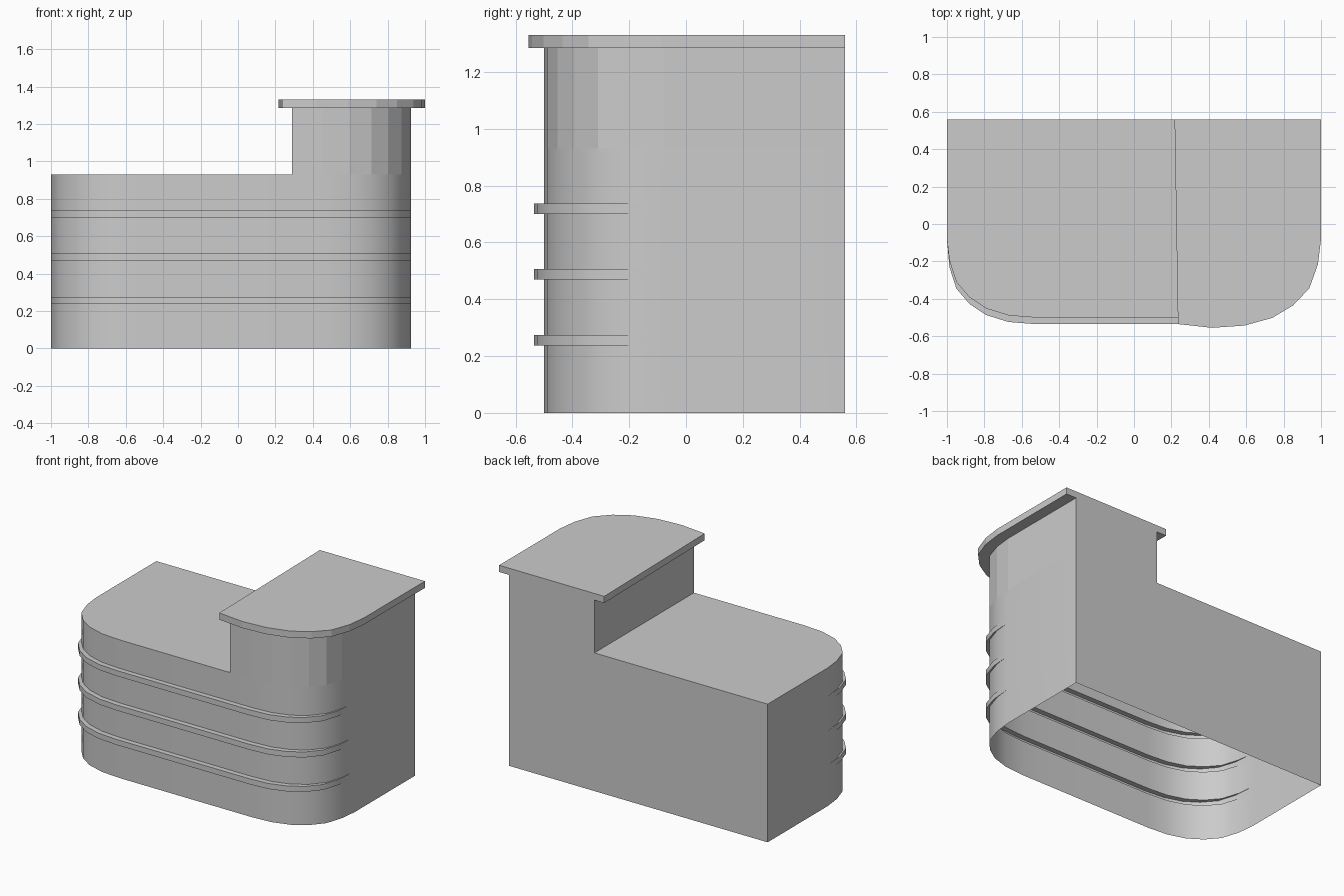
import bpy, bmesh, math

if "Cube" in bpy.data.objects:
    bpy.data.objects.remove(bpy.data.objects["Cube"])

BACK, FRONT = 0.56, -0.50
LEFT, RIGHT, STEP = -1.0, 0.925, 0.29
DESK_Z, TOWER_Z, TOP_Z = 0.93, 1.285, 1.33
# rounded front corner: (distance in from the side, y)
CORNER = [(0, -0.08), (0.013, -0.195), (0.05, -0.31), (0.12, -0.392),
          (0.21, -0.452), (0.33, -0.489), (0.47, FRONT)]

left_corner = [(LEFT + d, y) for d, y in CORNER]
right_corner = [(RIGHT - d, y) for d, y in reversed(CORNER)]


def loft(name, rings, fill_top=False, smooth=False):
    """Skin closed rings of (x, y, z) points, optionally filling the last ring."""
    bm = bmesh.new()
    rows = [[bm.verts.new(p) for p in ring] for ring in rings]
    n = len(rows[0])
    for a, b in zip(rows, rows[1:]):
        for i in range(n):
            j = (i + 1) % n
            f = bm.faces.new((a[i], a[j], b[j], b[i]))
            if f.calc_area() < 1e-7:
                bm.faces.remove(f)
    if fill_top:
        bm.faces.new(rows[-1])
    bmesh.ops.remove_doubles(bm, verts=bm.verts, dist=1e-5)
    bm.normal_update()
    me = bpy.data.meshes.new(name)
    bm.to_mesh(me)
    bm.free()
    if smooth:
        me.shade_smooth()
        me.set_sharp_from_angle(angle=math.radians(30))
    ob = bpy.data.objects.new(name, me)
    bpy.context.collection.objects.link(ob)
    return ob


def at(points, z):
    return [(x, y, z) for x, y in points]


# Counter base: open-bottomed shell with three raised bands around the front
base = [(LEFT, BACK)] + left_corner + [(STEP, FRONT)] + right_corner + [(RIGHT, BACK)]
band = [(x, y - 0.035 if y < -0.1 else y) for x, y in base]
rings = [at(base, 0)]
for z in (0.237, 0.469, 0.701):
    rings += [at(base, z), at(band, z), at(band, z + 0.037), at(base, z + 0.037)]
rings.append(at(base, DESK_Z))
loft("counter_base", rings, smooth=True)

# Low desk surface
desk = [(LEFT, BACK)] + left_corner + [(STEP, FRONT), (STEP, BACK)]
loft("desk_top", [at(desk, DESK_Z)], fill_top=True)

# Raised faceted section on the right
tower = [(STEP, BACK), (STEP, FRONT)] + right_corner + [(RIGHT, BACK)]
loft("raised_section", [at(tower, DESK_Z), at(tower, TOWER_Z)])

# Overhanging slab on the raised section, flush at the back
slab = [(0.217, BACK), (0.235, -0.535)]
slab += [(0.61 + (x - 0.61) * 1.235, y * 1.11) for x, y in right_corner] + [(1.0, BACK)]
loft("raised_top_slab", [at(tower, TOWER_Z), at(slab, TOWER_Z), at(slab, TOP_Z)], fill_top=True)
